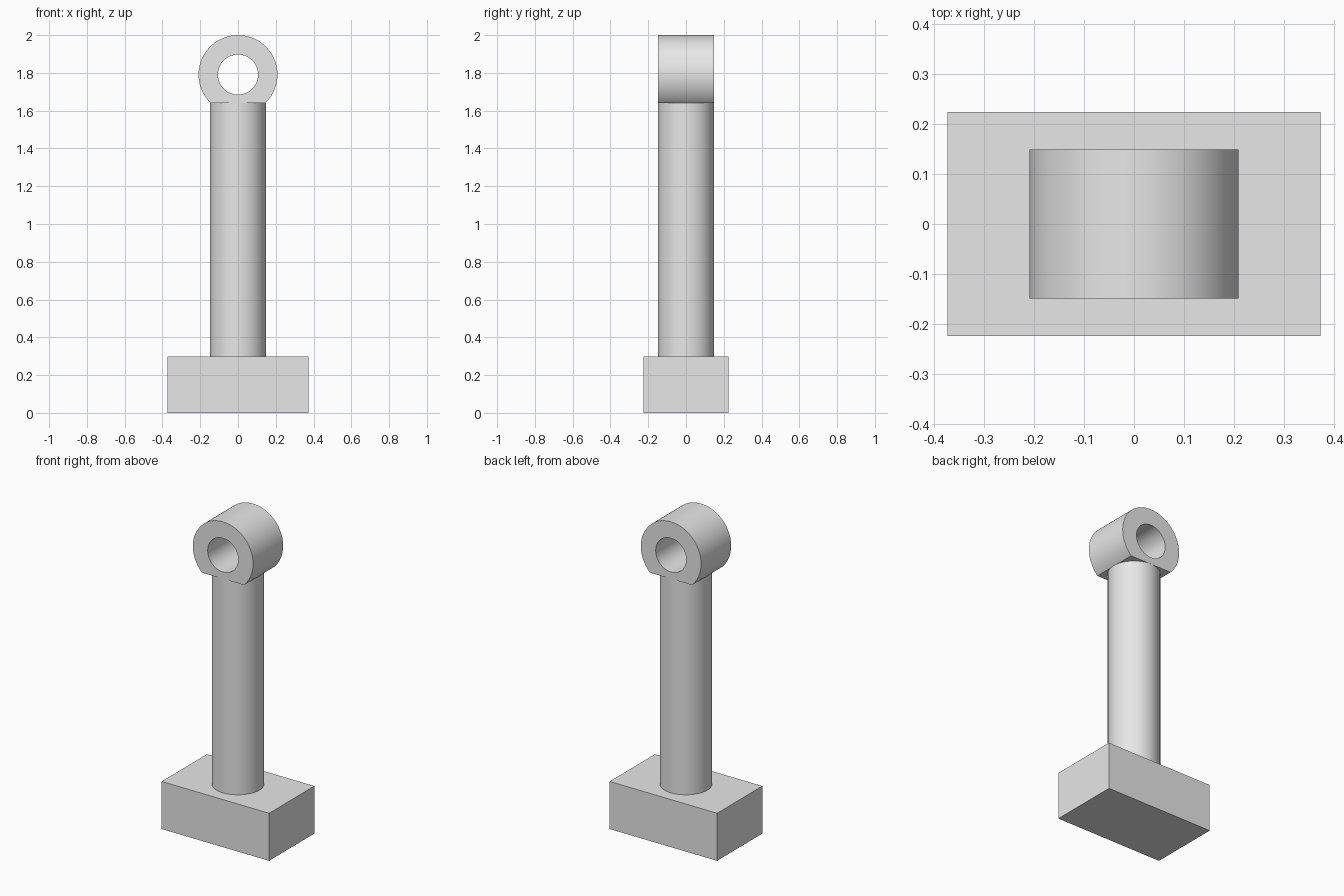
import bpy
import math

if "Cube" in bpy.data.objects:
    bpy.data.objects.remove(bpy.data.objects["Cube"], do_unlink=True)

U = 2 / 13.4          # design unit: column radius
EYE_Z = 12 * U        # centre of the eye

grey = bpy.data.materials.new("plain grey")
grey.use_nodes = True
grey.diffuse_color = (0.8, 0.8, 0.8, 1)
grey.node_tree.nodes["Principled BSDF"].inputs["Base Color"].default_value = (0.8, 0.8, 0.8, 1)


def finish(name):
    ob = bpy.context.object
    ob.name = ob.data.name = name
    ob.data.materials.append(grey)
    return ob


def box(name, size, z):
    bpy.ops.mesh.primitive_cube_add(size=1, location=(0, 0, z))
    ob = finish(name)
    ob.scale = size
    bpy.ops.object.transform_apply(location=False, rotation=False, scale=True)
    return ob


def cylinder(name, radius, depth, z, tilt=0):
    bpy.ops.mesh.primitive_cylinder_add(
        vertices=96, radius=radius, depth=depth,
        location=(0, 0, z), rotation=(tilt, 0, 0))
    return finish(name)


def smooth(ob):
    bpy.ops.object.select_all(action="DESELECT")
    ob.select_set(True)
    bpy.context.view_layer.objects.active = ob
    bpy.ops.object.shade_smooth_by_angle(angle=math.radians(30))


# Rectangular foot
box("base_block", (5 * U, 3 * U, 2 * U), U)

# Round upright
smooth(cylinder("column", U, 9 * U, 6.5 * U))

# Eye: horizontal barrel with a through hole and a flat underside
eye = cylinder("eye", 1.4 * U, 2 * U, EYE_Z, math.pi / 2)
cutters = [
    cylinder("hole_cutter", 0.71 * U, 3 * U, EYE_Z, math.pi / 2),
    box("flat_cutter", (4 * U, 4 * U, U), 10.5 * U),
]
for cutter in cutters:
    cutter.hide_render = True
    mod = eye.modifiers.new(cutter.name, "BOOLEAN")
    mod.operation = "DIFFERENCE"
    mod.solver = "EXACT"
    mod.object = cutter
bpy.context.view_layer.objects.active = eye
for mod in list(eye.modifiers):
    bpy.ops.object.modifier_apply(modifier=mod.name)
for cutter in cutters:
    bpy.data.objects.remove(cutter, do_unlink=True)
smooth(eye)
